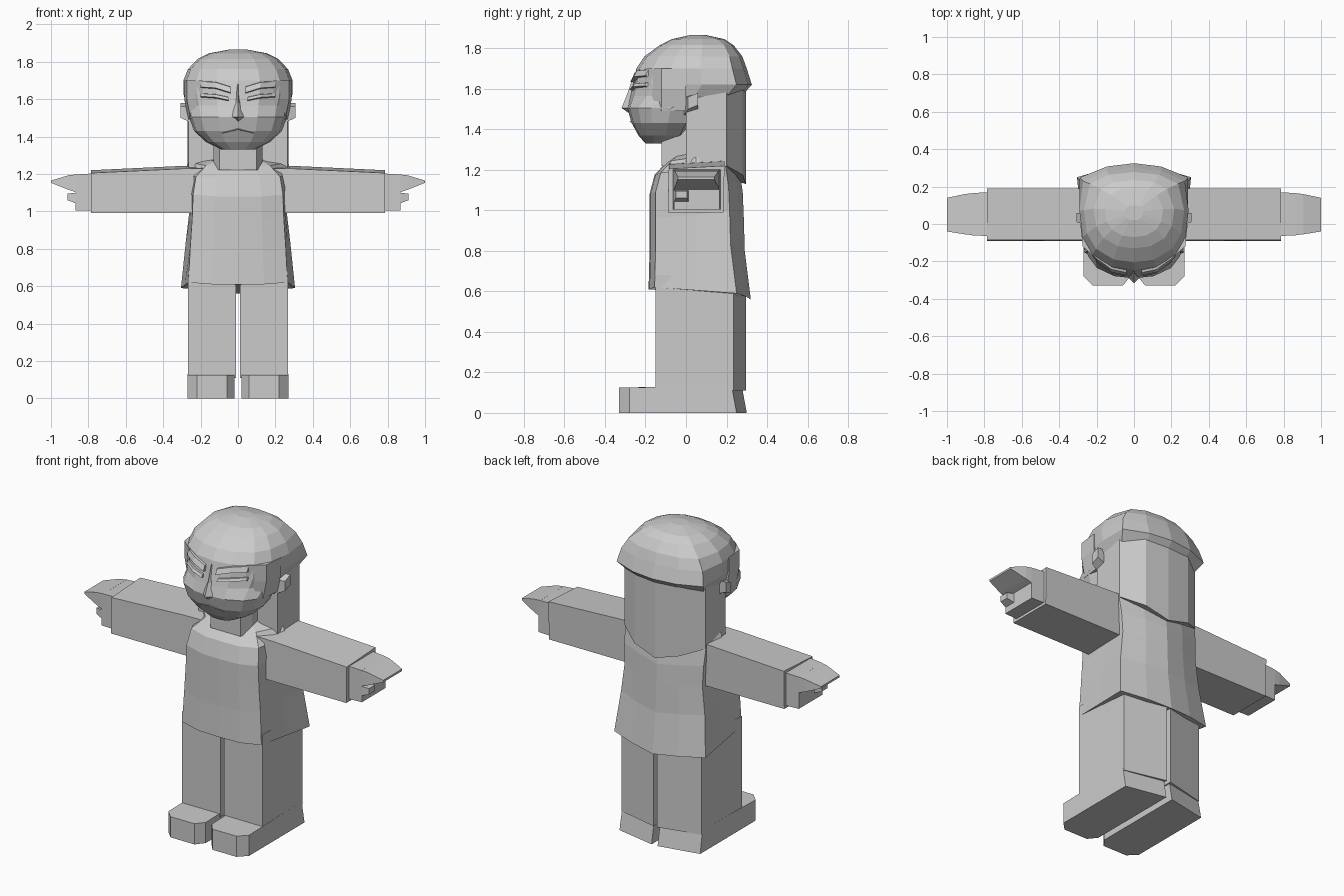
import bpy, bmesh

clay = bpy.data.materials.new("light grey")
clay.diffuse_color = (0.6, 0.6, 0.6, 1)


def loft(name, rings):
    """Skin a stack of equally long point loops and cap both ends."""
    bm = bmesh.new()
    loops = [[bm.verts.new(p) for p in r] for r in rings]
    n = len(loops[0])
    for a, b in zip(loops, loops[1:]):
        for i in range(n):
            j = (i + 1) % n
            bm.faces.new((a[i], a[j], b[j], b[i]))
    bm.faces.new(loops[0][::-1])
    bm.faces.new(loops[-1])
    bmesh.ops.recalc_face_normals(bm, faces=bm.faces)
    mesh = bpy.data.meshes.new(name)
    bm.to_mesh(mesh)
    bm.free()
    mesh.materials.append(clay)
    ob = bpy.data.objects.new(name, mesh)
    bpy.context.collection.objects.link(ob)
    return ob


def pair(name, rings):
    """Make a part on both sides of the body."""
    loft("left_" + name, rings)
    loft("right_" + name, [[(-x, y, z) for x, y, z in r] for r in rings])


def both(half):
    """Close a half loop (front centre to back centre) by mirroring in x."""
    return half + [(-x, y, z) for x, y, z in half[-2:0:-1]]


def flat(outline, z):
    return [(x, y, z) for x, y in outline]


# Shirt: front width, side width, back width, front y, back y, front z, back z
shirt = []
for wf, ws, wb, yf, yb, zf, zb in (
        (.265, .285, .305, -.185, .32, .61, .56),
        (.255, .265, .28, -.18, .29, .80, .80),
        (.245, .255, .26, -.18, .285, .95, .97),
        (.24, .265, .265, -.18, .28, 1.08, 1.09),
        (.225, .28, .27, -.155, .265, 1.175, 1.19),
        (.17, .27, .22, -.10, .24, 1.235, 1.25),
        (.12, .14, .12, -.07, .17, 1.262, 1.262)):
    zm = (zf + zb) / 2
    shirt.append(both([(0, yf, zf), (wf * .52, yf + .005, zf), (wf, yf + .03, zf + .01),
                       (ws, .05, zm + .02), (wb, yb - .07, zb + .03),
                       (wb * .5, yb - .025, zb + .015), (0, yb, zb)]))
loft("shirt", shirt)

# Trouser legs and shoes, with the back faces slanting outwards
leg = [(.012, -.15), (.268, -.15), (.268, .235), (.012, .295)]
pair("leg", [flat(leg, .11), flat(leg, .68)])
sole = [(.02, -.28), (.06, -.33), (.22, -.33), (.27, -.28), (.27, .25), (.02, .30)]
upper = [(.02, -.28), (.06, -.33), (.22, -.33), (.27, -.28), (.268, .225), (.02, .275)]
pair("shoe", [flat(sole, 0), [(x, y, .125 if y < 0 else .135) for x, y in upper]])

# Sleeves
pair("sleeve", [[(x, -.09, .99), (x, .185, .99), (x, .19, zt), (x, -.085, zt - .015)]
                for x, zt in ((.18, 1.245), (.30, 1.243), (.787, 1.22))])


# Hands: palm, flat tapering fingers and a thumb
def slab(x, y0, y1, z0, z1):
    return [(x, y0, z0), (x, y1, z0), (x, y1, z1), (x, y0, z1)]


pair("palm", [slab(.77, -.065, .17, 1.005, 1.203), slab(.87, -.06, .165, 1.005, 1.197)])
pair("fingers", [slab(.86, -.06, .165, 1.10, 1.198), slab(.905, -.055, .16, 1.115, 1.193),
                 slab(1.0, -.04, .14, 1.153, 1.165)])
pair("thumb", [slab(.86, -.06, .015, 1.04, 1.10), slab(.912, -.05, .005, 1.06, 1.095)])

# Neck
neck = [(.10, -.12), (.13, -.05), (.13, .10), (-.13, .10), (-.13, -.05), (-.10, -.12)]
loft("neck", [flat(neck, 1.22), flat(neck, 1.40)])

# Head with hair cap: z, front y, back y, half width, squareness of the back
head = []
for z, yf, yb, w, sq in (
        (1.33, -.20, -.08, .085, .7), (1.37, -.235, .0, .17, .8),
        (1.43, -.268, .04, .235, .9), (1.505, -.29, .08, .262, .9),
        (1.565, -.275, .275, .272, .95), (1.62, -.262, .325, .29, 1.0),
        (1.70, -.245, .30, .292, .93), (1.76, -.205, .278, .268, .88),
        (1.815, -.13, .235, .215, .82), (1.845, -.07, .19, .155, .8),
        (1.865, .02, .10, .05, .8)):
    d = yb - yf
    head.append(both([(0, yf, z), (.4 * w, yf + .03 * d, z), (.76 * w, yf + .15 * d, z),
                      (.94 * w, yf + .32 * d, z), (w, yf + .58 * d, z),
                      (sq * w, yb - .13 * d, z), (.5 * w, yb - .03 * d, z), (0, yb, z)]))
loft("head", head)

# Long hair at the back, ending in a point between the shoulders
hair = []
for z, zc in ((1.22, 1.13), (1.64, 1.64)):
    hair.append(both([(0, .0, z), (.265, .0, z), (.27, .20, z), (.15, .28, (z + zc) / 2),
                      (0, .295, zc)]))
loft("long_hair", hair)

# Side locks framing the face
pair("side_lock", [[(.19, -.195, z), (.262 + w, -.12, z), (.275 + w, .0, z), (.19, .0, z)]
                   for z, w in ((1.49, -.01), (1.60, .012), (1.70, .012))])

# Ears
pair("ear", [[(x, y0, z0), (x, y1, z0 + .02), (x, y1, z1), (x, y0, z1 - .02)]
             for x, y0, y1, z0, z1 in ((.24, -.01, .06, 1.47, 1.58),
                                       (.308, .01, .06, 1.50, 1.58))])

# Nose wedge
loft("nose", [[(-w, y + .05, z), (0, y, z), (w, y + .05, z)]
              for z, y, w in ((1.475, -.275, .03), (1.505, -.318, .05),
                              (1.58, -.288, .03), (1.68, -.255, .015))])

# Brows, eyelids and lips as shallow ridges on the face
pair("brow", [[(x, y, z), (x, y + .05, z - .01), (x, y + .05, z + .035), (x, y + .015, z + .03)]
              for x, y, z in ((.04, -.275, 1.635), (.12, -.258, 1.66), (.20, -.20, 1.665))])
pair("eyelid", [[(x, y, z), (x, y + .05, z - .015), (x, y + .05, z + .02), (x, y + .01, z + .015)]
                for x, y, z in ((.05, -.278, 1.595), (.12, -.264, 1.61), (.20, -.205, 1.615))])
loft("lips", [[(x, y, z), (x, y + .04, z - .02), (x, y + .04, z + .02)]
              for x, y, z in ((-.085, -.258, 1.42), (0, -.278, 1.44), (.085, -.258, 1.42))])
